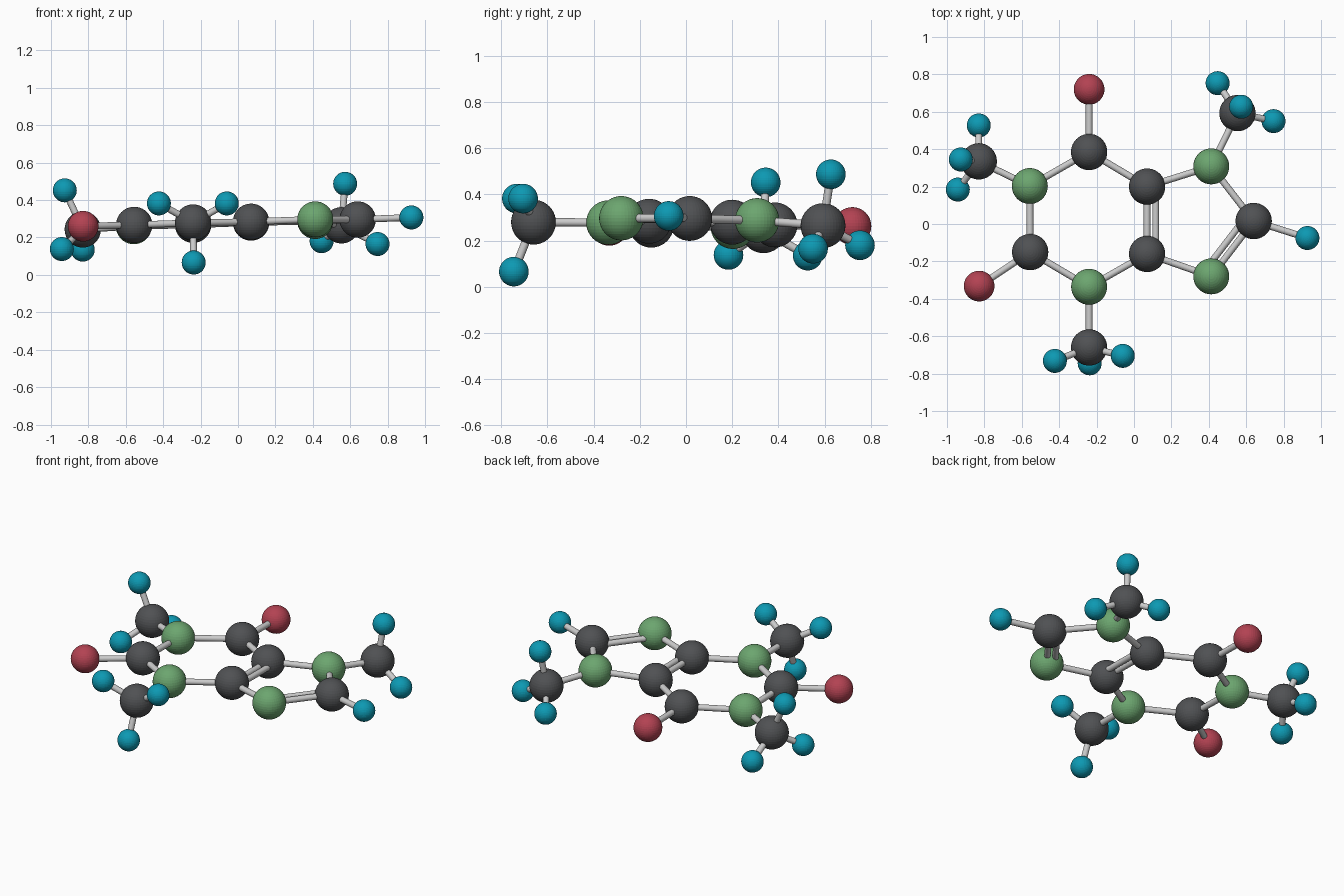
import bpy
from mathutils import Vector

if "Cube" in bpy.data.objects:
    bpy.data.objects.remove(bpy.data.objects["Cube"])


def material(name, rgb):
    m = bpy.data.materials.new(name)
    m.diffuse_color = (*rgb, 1)
    m.use_nodes = True
    m.node_tree.nodes["Principled BSDF"].inputs["Base Color"].default_value = m.diffuse_color
    return m


# Element styles: radius and colour
STYLE = {
    "carbon": (0.097, material("charcoal", (0.08, 0.083, 0.088))),
    "nitrogen": (0.096, material("green", (0.15, 0.38, 0.16))),
    "oxygen": (0.082, material("red", (0.45, 0.055, 0.085))),
    "hydrogen": (0.064, material("teal", (0.004, 0.32, 0.45))),
}
BOND_R = 0.018

# Atom key: element, position
ATOMS = {
    # six-sided ring
    "c6": ("carbon", (-0.24, 0.385, 0.268)),
    "n1": ("nitrogen", (-0.557, 0.203, 0.26)),
    "c2": ("carbon", (-0.555, -0.15, 0.267)),
    "n3": ("nitrogen", (-0.24, -0.336, 0.278)),
    "c4": ("carbon", (0.07, -0.16, 0.284)),
    "c5": ("carbon", (0.07, 0.20, 0.28)),
    # five-sided ring
    "n7": ("nitrogen", (0.413, 0.308, 0.288)),
    "c8": ("carbon", (0.64, 0.016, 0.296)),
    "n9": ("nitrogen", (0.413, -0.28, 0.297)),
    # side oxygens and lone hydrogen
    "o6": ("oxygen", (-0.24, 0.72, 0.263)),
    "o2": ("oxygen", (-0.828, -0.332, 0.26)),
    "h8": ("hydrogen", (0.927, -0.075, 0.307)),
    # methyl carbons
    "m1": ("carbon", (-0.83, 0.335, 0.243)),
    "m3": ("carbon", (-0.24, -0.66, 0.28)),
    "m7": ("carbon", (0.553, 0.593, 0.265)),
}
METHYL_H = {
    "m1": [(-0.83, 0.527, 0.135), (-0.926, 0.345, 0.452), (-0.942, 0.184, 0.138)],
    "m3": [(-0.423, -0.732, 0.382), (-0.06, -0.705, 0.382), (-0.237, -0.745, 0.066)],
    "m7": [(0.447, 0.753, 0.18), (0.573, 0.627, 0.487), (0.746, 0.55, 0.165)],
}
BONDS = ("c6-n1 n1-c2 c2-n3 n3-c4 c5-c6 c5-n7 n7-c8 n9-c4 "
         "c6-o6 c2-o2 c8-h8 n1-m1 n3-m3 n7-m7").split()
DOUBLE_BONDS = ("c4-c5", "c8-n9")

for key, spots in METHYL_H.items():
    for i, p in enumerate(spots):
        ATOMS[f"{key}h{i}"] = ("hydrogen", p)
        BONDS.append(f"{key}-{key}h{i}")


def atom(key):
    kind, pos = ATOMS[key]
    radius, mat = STYLE[kind]
    bpy.ops.mesh.primitive_uv_sphere_add(segments=40, ring_count=20,
                                         radius=radius, location=pos)
    o = bpy.context.object
    o.name = f"{kind}_atom_{key}"
    o.data.materials.append(mat)


def rod(name, a, b):
    d = b - a
    bpy.ops.mesh.primitive_cylinder_add(vertices=20, radius=BOND_R, depth=d.length,
                                        location=(a + b) / 2)
    o = bpy.context.object
    o.name = name
    o.rotation_euler = d.to_track_quat('Z', 'Y').to_euler()
    bpy.ops.object.shade_smooth_by_angle()


def ends(bond):
    return [Vector(ATOMS[k][1]) for k in bond.split("-")]


for key in ATOMS:
    atom(key)

for bond in BONDS:
    rod("bond_" + bond, *ends(bond))

# Double bonds: second rod is shifted towards the middle of the five-sided ring
ring = [Vector(ATOMS[k][1]) for k in ("c4", "c5", "n7", "c8", "n9")]
centre = sum(ring, Vector()) / 5
for bond in DOUBLE_BONDS:
    a, b = ends(bond)
    axis = (b - a).normalized()
    inward = centre - a
    inward = (inward - axis * inward.dot(axis)).normalized()
    for i, off in enumerate((0.0, 0.046)):
        rod(f"double_bond_{bond}_{i}", a + inward * off, b + inward * off)
